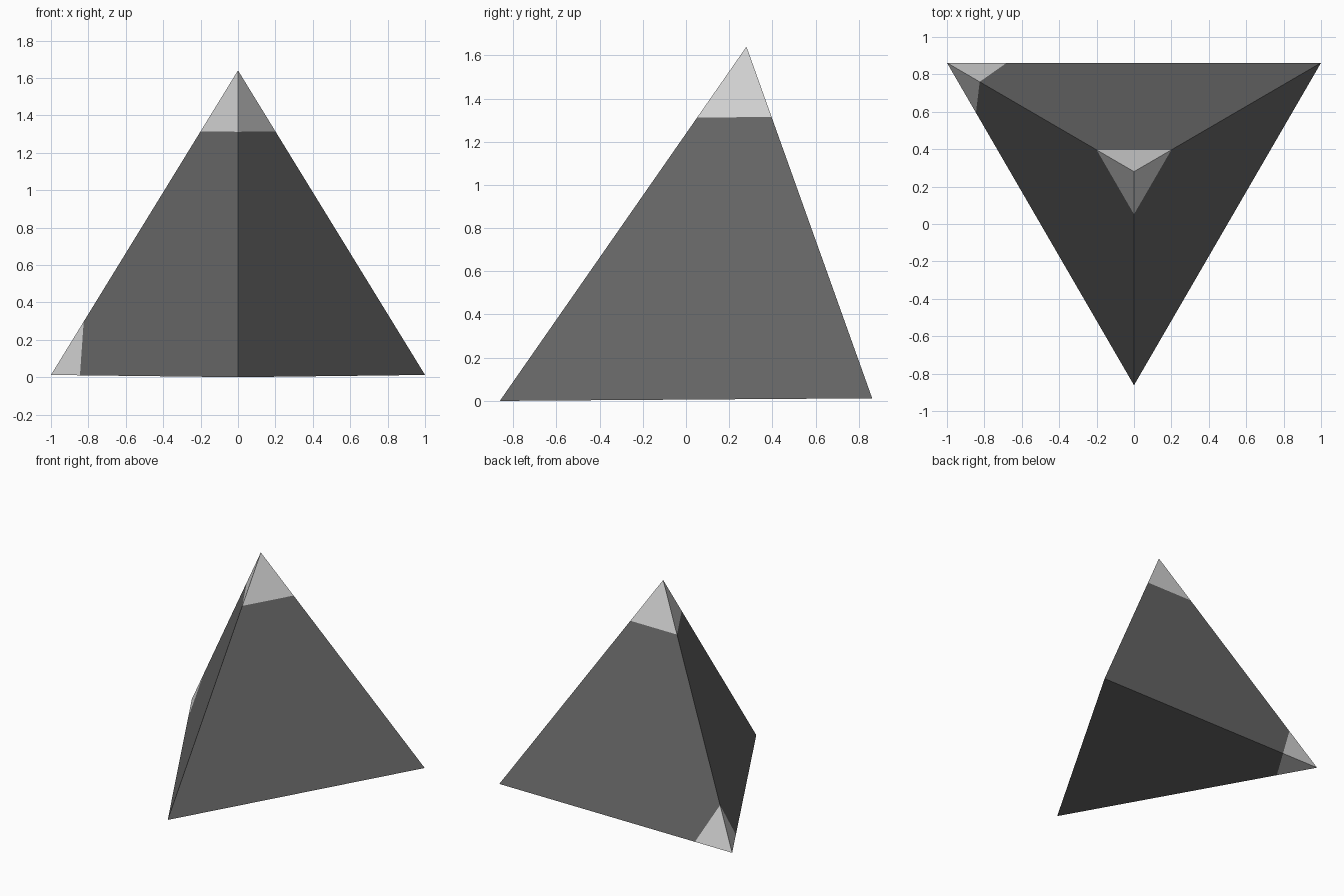
import bpy, bmesh
from mathutils import Vector, geometry

if "Cube" in bpy.data.objects:
    bpy.data.objects.remove(bpy.data.objects["Cube"])


def material(name, value):
    m = bpy.data.materials.new(name)
    m.diffuse_color = (value, value, value, 1)
    m.use_nodes = True
    m.node_tree.nodes["Principled BSDF"].inputs["Base Color"].default_value = m.diffuse_color
    return m


# Corners of the tetrahedron
front = Vector((0, -0.862, 0))
left = Vector((-1, 0.862, 0.012))
right = Vector((1, 0.862, 0.012))
apex = Vector((0, 0.28, 1.64))

bm = bmesh.new()
corners = [bm.verts.new(p) for p in (front, left, right, apex)]
bmesh.ops.convex_hull(bm, input=corners)

# Planes that mark off the pale tips: (tip, three points on its edges)
tips = [
    (apex, [apex.lerp(p, 0.2) for p in (front, left, right)]),
    (left, [left.lerp(front, 0.155), left.lerp(right, 0.16), left.lerp(apex, 0.175)]),
]
planes = []
for tip, pts in tips:
    n = geometry.normal(pts)
    if n.dot(tip - pts[0]) < 0:
        n = -n
    planes.append((pts[0], n))
    bmesh.ops.bisect_plane(bm, geom=bm.verts[:] + bm.edges[:] + bm.faces[:],
                           dist=1e-5, plane_co=pts[0], plane_no=n)

# Faces beyond either plane are pale
for f in bm.faces:
    c = f.calc_center_median()
    f.material_index = int(any((c - co).dot(n) > 0 for co, n in planes))
bmesh.ops.recalc_face_normals(bm, faces=bm.faces[:])

mesh = bpy.data.meshes.new("pyramid")
bm.to_mesh(mesh)
bm.free()
mesh.materials.append(material("dark grey", 0.138))
mesh.materials.append(material("pale grey", 0.68))
bpy.context.collection.objects.link(bpy.data.objects.new("pyramid", mesh))
